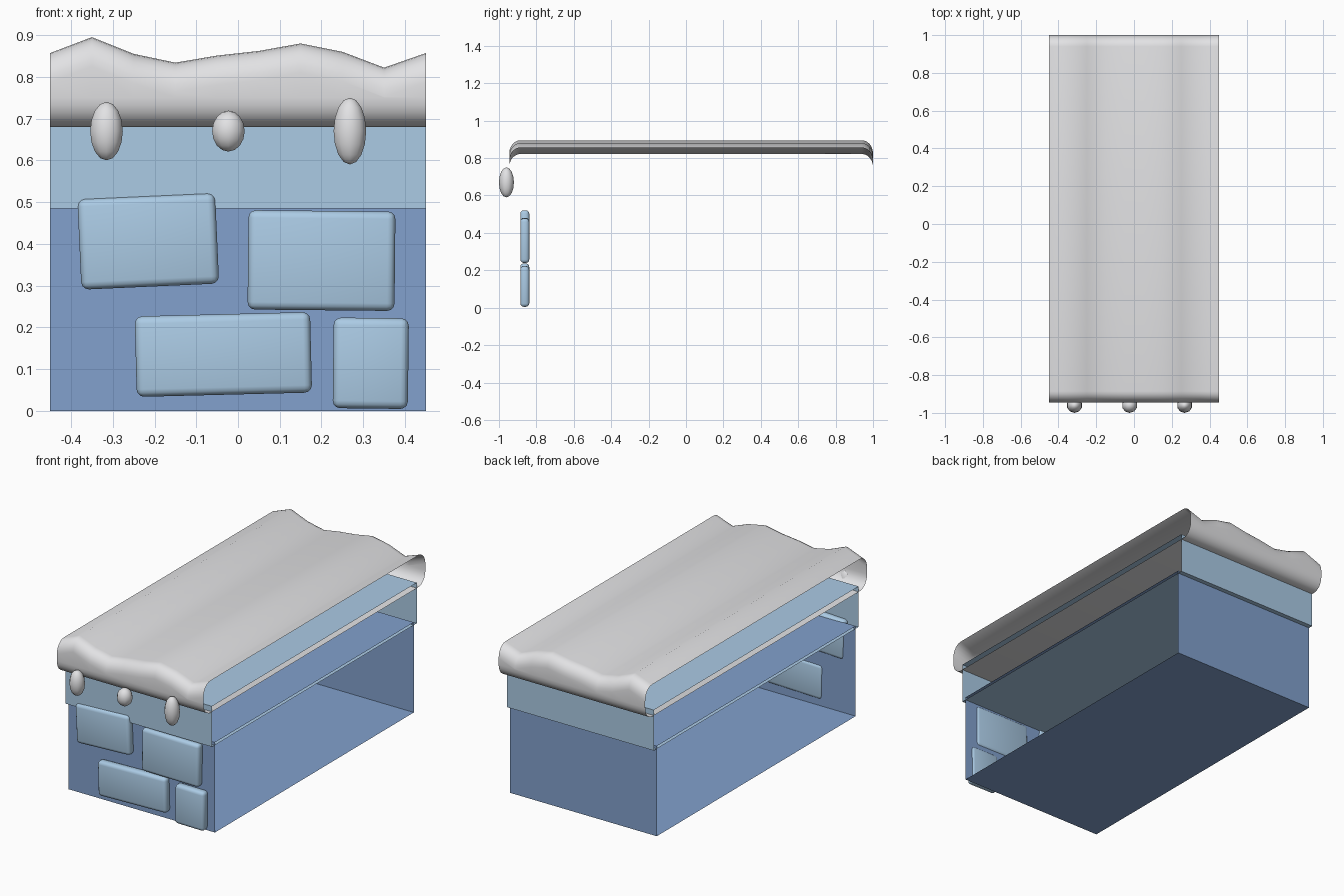
import bpy, bmesh, math

if "Cube" in bpy.data.objects:
    bpy.data.objects.remove(bpy.data.objects["Cube"])

HALF = 0.45          # half width of the wall section in x
YC = 0.027           # middle of the wall in y


def srgb(name, r, g, b):
    m = bpy.data.materials.new(name)
    lin = [((c / 255 + 0.055) / 1.055) ** 2.4 for c in (r, g, b)]
    m.diffuse_color = (*lin, 1)
    m.use_nodes = True
    m.node_tree.nodes["Principled BSDF"].inputs["Base Color"].default_value = m.diffuse_color
    return m


SNOW = srgb("snow_white", 226, 226, 228)
LIGHT = srgb("pale_blue_stone", 171, 203, 229)
DARK = srgb("mid_blue_stone", 130, 161, 205)


def finish(name, bm, mat, smooth=None):
    bmesh.ops.recalc_face_normals(bm, faces=bm.faces[:])
    me = bpy.data.meshes.new(name)
    bm.to_mesh(me)
    bm.free()
    me.materials.append(mat)
    ob = bpy.data.objects.new(name, me)
    bpy.context.collection.objects.link(ob)
    if smooth:
        bpy.ops.object.select_all(action='DESELECT')
        ob.select_set(True)
        bpy.context.view_layer.objects.active = ob
        bpy.ops.object.shade_smooth_by_angle(angle=math.radians(smooth))
    return ob


def tube(name, sections, mat, smooth=None):
    """Skin closed (y, z) sections placed along x, ends left open."""
    bm = bmesh.new()
    rings = [[bm.verts.new((x, y, z)) for y, z in pts] for x, pts in sections]
    for a, b in zip(rings, rings[1:]):
        n = len(a)
        for i in range(n):
            j = (i + 1) % n
            bm.faces.new((a[i], a[j], b[j], b[i]))
    return finish(name, bm, mat, smooth)


def rect(half_y, z0, z1):
    return [(YC - half_y, z0), (YC + half_y, z0), (YC + half_y, z1), (YC - half_y, z1)]


# Wall and ledge: open-ended box sections that overlap slightly
for name, hy, z0, z1, mat in (("lower_wall", 0.872, 0.0, 0.50, DARK),
                              ("upper_ledge", 0.898, 0.485, 0.71, LIGHT)):
    tube(name, [(x, rect(hy, z0, z1)) for x in (-HALF, HALF)], mat)


# Snow cap: rounded section whose top height waves along x
def snow_section(top, y0=-0.945, y1=1.0, z0=0.68, ry=0.06, rz=0.07, steps=6):
    pts = []
    for cy, cz, start in ((y1 - ry, z0 + rz, -90), (y1 - ry, top - rz, 0),
                          (y0 + ry, top - rz, 90), (y0 + ry, z0 + rz, 180)):
        for k in range(steps + 1):
            a = math.radians(start + 90 * k / steps)
            pts.append((cy + ry * math.cos(a), cz + rz * math.sin(a)))
    return pts


tops = [0.857, 0.895, 0.855, 0.834, 0.851, 0.862, 0.88, 0.86, 0.822, 0.857]
tube("snow_cap", [(-HALF + 0.1 * i, snow_section(t)) for i, t in enumerate(tops)], SNOW, 60)

# Snow drips hanging on the front edge
for i, (x, z, rz) in enumerate(((-0.315, 0.67, 0.07), (-0.023, 0.67, 0.049), (0.268, 0.67, 0.08))):
    bm = bmesh.new()
    bmesh.ops.create_uvsphere(bm, u_segments=10, v_segments=8, radius=1)
    ob = finish(f"snow_drip_{i + 1}", bm, SNOW, 60)
    ob.location = (x, -0.96, z)
    ob.scale = (0.041, 0.04, rz)

# Raised bricks on the front: x, z, width, height, tilt
for i, (x, z, w, h, tilt) in enumerate(((-0.215, 0.406, 0.33, 0.217, -0.045),
                                        (0.20, 0.36, 0.352, 0.238, 0.01),
                                        (-0.035, 0.135, 0.42, 0.193, -0.025),
                                        (0.318, 0.114, 0.18, 0.217, 0.012))):
    bm = bmesh.new()
    bmesh.ops.create_cube(bm, size=1)
    bmesh.ops.scale(bm, vec=(w, 0.048, h), verts=bm.verts[:])
    bmesh.ops.bevel(bm, geom=bm.edges[:], offset=0.018, segments=3,
                    profile=0.5, affect='EDGES')
    ob = finish(f"brick_{i + 1}", bm, LIGHT, 40)
    ob.location = (x, -0.862, z)
    ob.rotation_euler = (0, tilt, 0)
